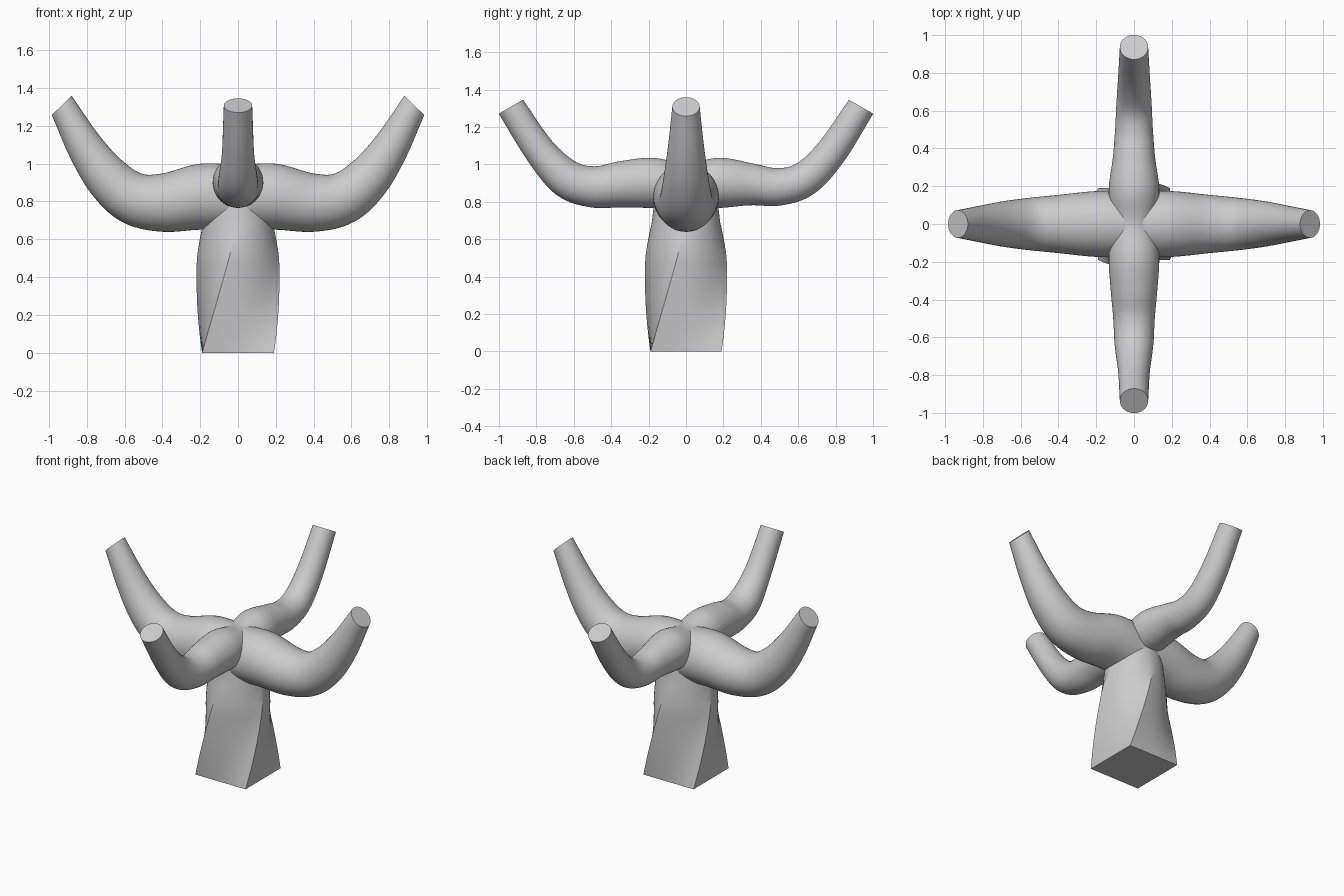
import bpy, bmesh, math
from mathutils import Vector

cube = bpy.data.objects.get("Cube")
if cube:
    bpy.data.objects.remove(cube, do_unlink=True)

SIDES = 48

grey = bpy.data.materials.new("plain_grey")
grey.use_nodes = True
grey.diffuse_color = (0.6, 0.6, 0.6, 1)
grey.node_tree.nodes["Principled BSDF"].inputs["Base Color"].default_value = (0.6, 0.6, 0.6, 1)


def loft(name, rings):
    """Skin a list of rings and cap both ends."""
    bm = bmesh.new()
    loops = [[bm.verts.new(p) for p in ring] for ring in rings]
    for a, b in zip(loops, loops[1:]):
        for i in range(SIDES):
            j = (i + 1) % SIDES
            bm.faces.new((a[i], a[j], b[j], b[i]))
    bm.faces.new(loops[0])
    bm.faces.new(loops[-1])
    bmesh.ops.recalc_face_normals(bm, faces=bm.faces)
    mesh = bpy.data.meshes.new(name)
    bm.to_mesh(mesh)
    bm.free()
    mesh.materials.append(grey)
    obj = bpy.data.objects.new(name, mesh)
    bpy.context.collection.objects.link(obj)
    bpy.ops.object.select_all(action='DESELECT')
    obj.select_set(True)
    bpy.context.view_layer.objects.active = obj
    bpy.ops.object.shade_smooth_by_angle(angle=math.radians(30))
    return obj


def spline(points, steps=8):
    """Catmull-Rom through stations of (distance, height, radius, tilt)."""
    pts = [Vector(p) for p in points]
    ext = [2 * pts[0] - pts[1]] + pts + [2 * pts[-1] - pts[-2]]
    out = []
    for p0, p1, p2, p3 in zip(ext, ext[1:], ext[2:], ext[3:]):
        for k in range(steps):
            t = k / steps
            out.append(p1 + (p2 - p0) * t / 2
                       + (2 * p0 - 5 * p1 + 4 * p2 - p3) * t * t / 2
                       + (3 * p1 - p0 - 3 * p2 + p3) * t ** 3 / 2)
    return out + [pts[-1]]


def limb(name, axis, negative, positive):
    """A tube running from one raised tip, through the hub, to the other."""
    along = Vector(axis)
    across = Vector((-along.y, along.x, 0))
    up = Vector((0, 0, 1))
    mirrored = [(-d, z, r, -a) for d, z, r, a in reversed(negative[1:])]
    rings = []
    for d, z, r, a in spline(mirrored + positive):
        tilt = math.radians(a)
        rise = up * math.cos(tilt) - along * math.sin(tilt)
        centre = along * d + up * z
        rings.append([centre + r * (across * math.cos(u) + rise * math.sin(u))
                      for u in (math.tau * i / SIDES for i in range(SIDES))])
    return loft(name, rings)


# Trunk: square foot that twists an eighth of a turn into a round neck
trunk_rings = []
LEVELS = 28
for k in range(LEVELS + 1):
    z = 0.84 * k / LEVELS
    blend = min(z / 0.69, 1)
    neck = 0.205 - 0.04 * max(0, (z - 0.5) / 0.34)
    ring = []
    for i in range(SIDES):
        u = math.tau * i / SIDES
        off = (u + math.pi / 4) % (math.pi / 2) - math.pi / 4
        r = 0.19 / math.cos(off) * (1 - blend) + neck * blend
        turn = u + math.pi / 4 * blend
        ring.append((r * math.cos(turn), r * math.sin(turn), z))
    trunk_rings.append(ring)
loft("trunk", trunk_rings)

# Thick side branches, left and right
side = [(0, 0.82, 0.175, 0), (0.2, 0.825, 0.174, -2), (0.4, 0.794, 0.154, 0),
        (0.56, 0.82, 0.138, 25), (0.69, 0.925, 0.12, 45),
        (0.81, 1.09, 0.097, 53), (0.932, 1.308, 0.073, 46)]
limb("side_branches", (1, 0, 0), side, side)

# Thinner front and back branches, the front one slightly heavier
back = [(0, 0.885, 0.12, 0), (0.18, 0.901, 0.134, 0), (0.35, 0.893, 0.112, -3),
        (0.5, 0.88, 0.1, 6), (0.64, 0.925, 0.093, 32),
        (0.78, 1.07, 0.084, 52), (0.936, 1.308, 0.075, 60)]
front = [(d, z, r * (1.1 if 0.3 < d < 0.7 else 1), a) for d, z, r, a in back]
limb("front_back_branches", (0, 1, 0), front, back)
